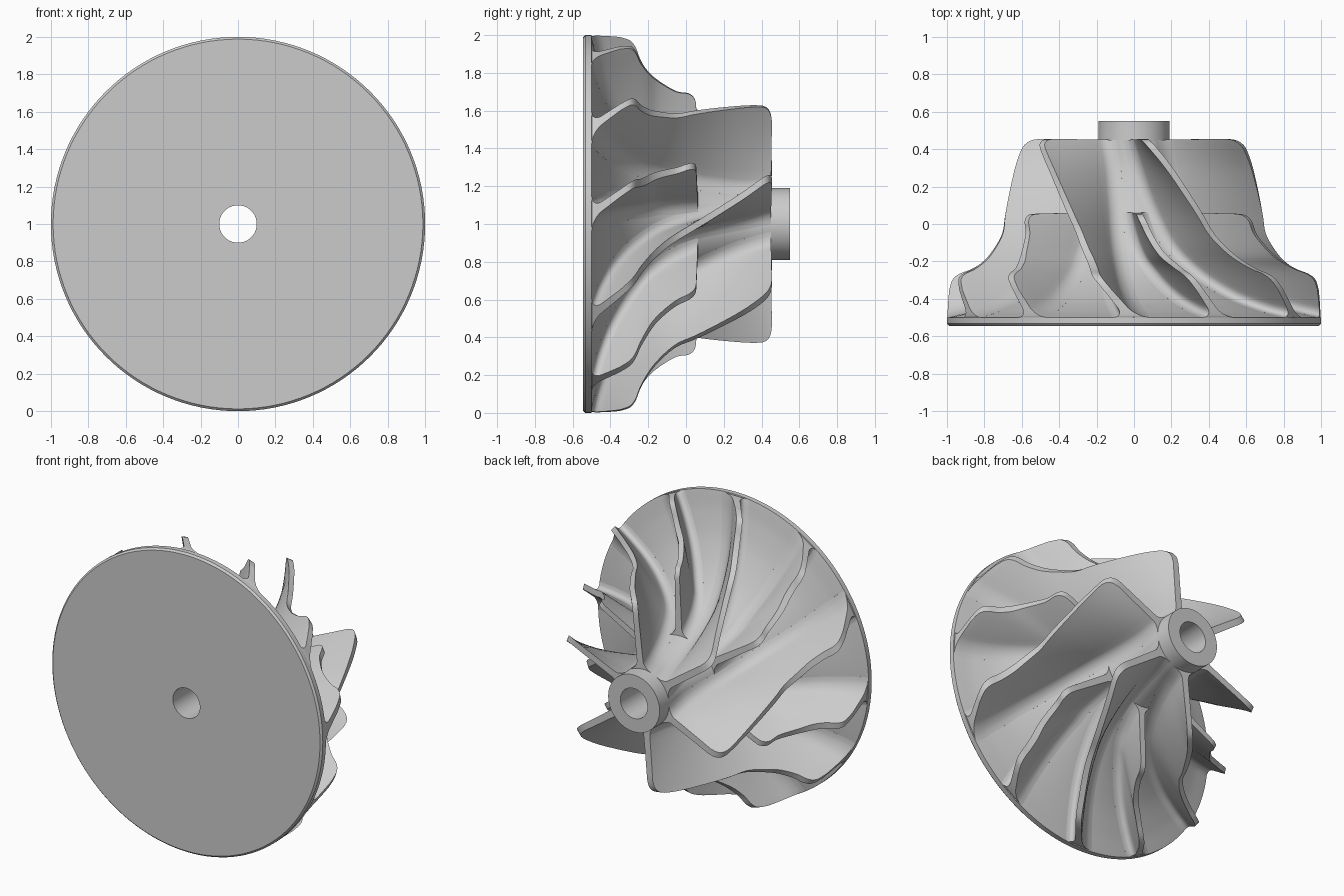
import bpy, bmesh, math
from mathutils import Vector

if "Cube" in bpy.data.objects:
    bpy.data.objects.remove(bpy.data.objects["Cube"])

metal = bpy.data.materials.new("cast_grey")
metal.use_nodes = True
GREY = (0.6, 0.6, 0.6, 1)
metal.diffuse_color = GREY
metal.node_tree.nodes["Principled BSDF"].inputs["Base Color"].default_value = GREY


def smooth(points, steps=12):
    """Catmull-Rom curve through 2D points."""
    p = [Vector(q) for q in points]
    p = [2 * p[0] - p[1]] + p + [2 * p[-1] - p[-2]]
    out = []
    for a, b, c, d in zip(p, p[1:], p[2:], p[3:]):
        for i in range(steps):
            t = i / steps
            out.append(0.5 * (2 * b + (c - a) * t + (2 * a - 5 * b + 4 * c - d) * t * t
                              + (3 * b - a - 3 * c + d) * t ** 3))
    return out + [p[-2]]


def resample(line, n):
    """Evenly spaced points along a polyline."""
    dist = [0]
    for a, b in zip(line, line[1:]):
        dist.append(dist[-1] + (b - a).length)
    out, k = [], 0
    for i in range(n):
        s = dist[-1] * i / (n - 1)
        while k < len(line) - 2 and dist[k + 1] < s:
            k += 1
        out.append(line[k].lerp(line[k + 1], (s - dist[k]) / (dist[k + 1] - dist[k])))
    return out


def lookup(table, y):
    """Angle at axial position y; the table runs from high y to low y."""
    for a, b in zip(table, table[1:]):
        if y >= b.x:
            break
    return a.y + (b.y - a.y) * (y - a.x) / (b.x - a.x)


def place(y, r, angle):
    return (r * math.sin(angle), y, 1 + r * math.cos(angle))


def finish(name, bm):
    bmesh.ops.recalc_face_normals(bm, faces=bm.faces)
    mesh = bpy.data.meshes.new(name)
    bm.to_mesh(mesh)
    bm.free()
    mesh.materials.append(metal)
    ob = bpy.data.objects.new(name, mesh)
    bpy.context.collection.objects.link(ob)
    bpy.ops.object.select_all(action='DESELECT')
    ob.select_set(True)
    bpy.context.view_layer.objects.active = ob
    bpy.ops.object.shade_smooth_by_angle(angle=math.radians(35))


# Meridional curves as (axial y, radius)
hub_curve = smooth([(.45, .19), (.3, .2), (.15, .235), (0, .29), (-.15, .37), (-.29, .51),
                    (-.4, .69), (-.465, .86), (-.5, 1)])
tip_curve = smooth([(.455, .54), (.447, .59), (.42, .625), (.36, .64), (.2, .662), (.05, .688),
                    (-.06, .71), (-.17, .79), (-.235, .88), (-.265, .95), (-.295, .985),
                    (-.35, .997)], 8)
short_tip = smooth([(.055, .61), (.047, .66), (.015, .692), (-.06, .71), (-.17, .79),
                    (-.235, .88), (-.265, .95), (-.295, .985), (-.35, .997)], 8)

# Wrap of the blades as (axial y, degrees ahead of the rim end)
main_wrap = smooth([(.46, -54.5), (.3, -43), (.1, -31.5), (-.1, -21.5), (-.26, -12.5), (-.55, 2)])
short_wrap = smooth([(.08, -25.5), (-.14, -17), (-.26, -10.3), (-.55, 2)])

# Hub, back disc and bore turned in one piece
SEG = 128
profile = [Vector(q) for q in [(-.545, .1), (-.545, .988), (-.533, 1)]]
profile += hub_curve[::-1] + [Vector((.55, .19)), Vector((.55, .1))]
bm = bmesh.new()
rings = [[bm.verts.new(place(q.x, q.y, math.tau * i / SEG)) for i in range(SEG)] for q in profile]
for a, b in zip(rings, rings[1:] + rings[:1]):
    for i in range(SEG):
        j = (i + 1) % SEG
        bm.faces.new((a[i], a[j], b[j], b[i]))
finish("hub_and_disc", bm)

FILLET, HALF = .055, .017


def blade(name, root, tip, wrap, rim_angle, cols=56):
    bm = bmesh.new()
    sides = ([], [])
    for h, t in zip(resample(root, cols), resample(tip, cols)):
        span = (t - h).length
        near = [-.02] + [FILLET * k for k in (0, .06, .15, .3, .5, .75, 1)]
        far = [FILLET + (span - FILLET) * k / 8 for k in range(1, 9)]
        columns = ([], [])
        for d in near + far:
            q = h.lerp(t, d / span)
            r = min(q.y, .997)
            slope = math.radians(lookup(wrap, q.x + .01) - lookup(wrap, q.x - .01)) / .02
            gap = FILLET - min(max(d, 0), FILLET)
            half = HALF + .006 * (1 - max(d, 0) / span)
            half += FILLET - math.sqrt(FILLET ** 2 - gap ** 2)
            turn = half * math.sqrt(1 + (r * slope) ** 2) / r
            mid = math.radians(rim_angle + lookup(wrap, q.x))
            for col, sign in zip(columns, (-1, 1)):
                col.append(bm.verts.new(place(q.x, r, mid + sign * turn)))
        for side, col in zip(sides, columns):
            side.append(col)
    left, right = sides
    # Flanks
    for side in sides:
        for a, b in zip(side, side[1:]):
            for i in range(len(a) - 1):
                bm.faces.new((a[i], a[i + 1], b[i + 1], b[i]))
    # Outer and inner edges, then leading and trailing ends
    for k in (-1, 0):
        for c in range(cols - 1):
            bm.faces.new((left[c][k], left[c + 1][k], right[c + 1][k], right[c][k]))
    for c in (0, -1):
        for i in range(len(left[c]) - 1):
            bm.faces.new((left[c][i], left[c][i + 1], right[c][i + 1], right[c][i]))
    finish(name, bm)


main_root = hub_curve[:-1] + [Vector((-.5, .997))]
short_root = [q for q in main_root if q.x < .065]
for k in range(6):
    blade(f"main_blade_{k + 1}", main_root, tip_curve, main_wrap, 60 * k - .3)
    blade(f"splitter_blade_{k + 1}", short_root, short_tip, short_wrap, 60 * k + 27)
